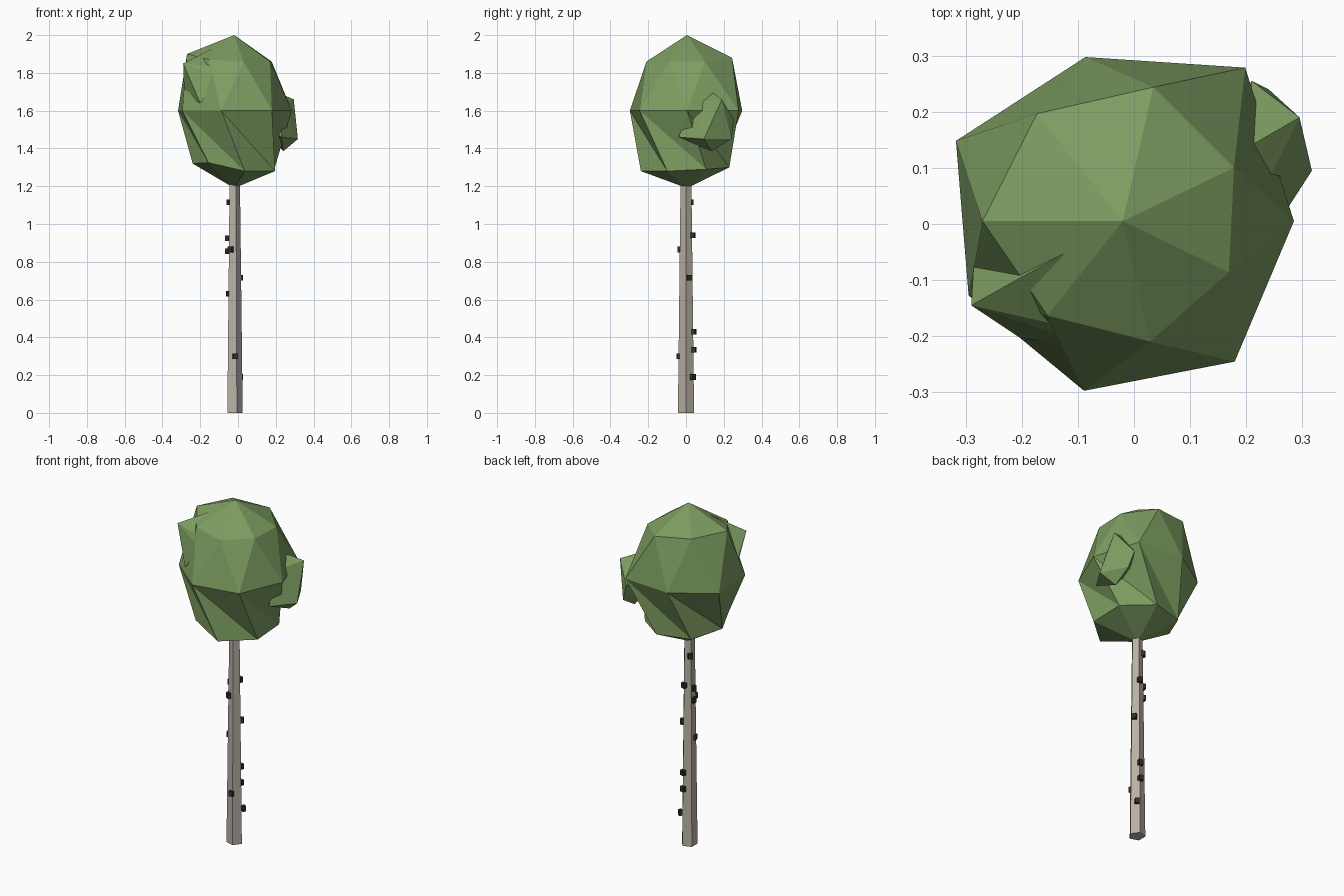
import bpy, bmesh, math
from mathutils import Matrix, Vector

cube = bpy.data.objects.get("Cube")
if cube:
    bpy.data.objects.remove(cube, do_unlink=True)


def material(name, rgb):
    mat = bpy.data.materials.new(name)
    mat.use_nodes = True
    color = (*rgb, 1)
    mat.diffuse_color = color
    mat.node_tree.nodes["Principled BSDF"].inputs["Base Color"].default_value = color
    return mat


def finish(bm, name, mat):
    bmesh.ops.recalc_face_normals(bm, faces=bm.faces)
    mesh = bpy.data.meshes.new(name)
    bm.to_mesh(mesh)
    bm.free()
    mesh.materials.append(mat)
    obj = bpy.data.objects.new(name, mesh)
    bpy.context.collection.objects.link(obj)
    return obj


leaf_green = material("leaf green", (0.205, 0.337, 0.119))
pale_bark = material("pale bark", (0.485, 0.44, 0.376))
dark_bark = material("dark bark", (0.03, 0.028, 0.025))

AXIS = Vector((-0.02, 0, 0))
SIDES = 7

# Trunk: tapered five-sided post with a corner towards +x
height = 1.25
bm = bmesh.new()
bmesh.ops.create_cone(
    bm, cap_ends=True, segments=5, radius1=0.045, radius2=0.03, depth=height,
    matrix=Matrix.Translation(AXIS + Vector((0, 0, height / 2)))
    @ Matrix.Rotation(math.radians(-90), 4, "Z"))
finish(bm, "trunk", pale_bark)

# Bark knots: small blocks half sunk in the trunk, turned to face outwards
knots = [(-0.045, 0.025, 1.115), (-0.057, 0.01, 0.925), (-0.04, -0.03, 0.865),
         (-0.057, 0.01, 0.855), (0.013, 0.018, 0.715), (-0.05, -0.01, 0.63),
         (-0.015, -0.04, 0.3), (-0.012, 0.037, 0.94), (-0.01, 0.042, 0.43),
         (-0.01, 0.043, 0.335), (0.01, 0.038, 0.19)]
bm = bmesh.new()
for knot in knots:
    spot = Vector(knot)
    out = spot - AXIS
    turn = Matrix.Rotation(math.atan2(out.y, out.x), 4, "Z")
    size = Matrix.Diagonal((0.02, 0.025, 0.03, 1))
    bmesh.ops.create_cube(bm, size=1, matrix=Matrix.Translation(spot) @ turn @ size)
finish(bm, "bark_knots", dark_bark)

# Crown: three uneven staggered rings between two poles
bm = bmesh.new()


def ring(offset, radii, heights):
    verts = []
    for k, (r, z) in enumerate(zip(radii, heights)):
        a = math.tau * (k + offset) / SIDES
        verts.append(bm.verts.new((AXIS.x + r * math.cos(a), 0.005 + r * math.sin(a), z)))
    return verts


top = ring(0.5, (0.22, 0.245, 0.245, 0.25, 0.215, 0.22, 0.21),
           (1.86, 1.88, 1.9, 1.9, 1.87, 1.86, 1.86))
middle = ring(0, (0.305, 0.35, 0.3, 0.33, 0.305, 0.31, 0.32), [1.6] * SIDES)
bottom = ring(0.5, (0.235, 0.23, 0.22, 0.22, 0.22, 0.25, 0.24),
              (1.29, 1.3, 1.3, 1.32, 1.325, 1.28, 1.28))
peak = bm.verts.new((AXIS.x, 0.005, 2))
base = bm.verts.new((AXIS.x, 0.005, 1.19))
for k in range(SIDES):
    n = (k + 1) % SIDES
    for tri in ((peak, top[k], top[n]), (top[k], middle[k], middle[n]),
                (top[k], middle[n], top[n]), (middle[k], bottom[k], bottom[n]),
                (middle[k], bottom[n], middle[n]), (base, bottom[n], bottom[k])):
        bm.faces.new(tri)
finish(bm, "crown", leaf_green)


# Leaf clumps: angular lumps growing out of the crown
def clump(name, points):
    bm = bmesh.new()
    for p in points:
        bm.verts.new(p)
    hull = bmesh.ops.convex_hull(bm, input=bm.verts)
    loose = [v for v in bm.verts if not v.link_faces]
    bmesh.ops.delete(bm, geom=loose, context="VERTS")
    finish(bm, name, leaf_green)


clump("left_clump", [(0.295, 0.19, 1.66), (0.317, 0.095, 1.45), (0.24, 0.135, 1.385),
                     (0.24, 0.24, 1.45), (0.2, 0.135, 1.7), (0.22, 0.04, 1.64),
                     (0.23, -0.04, 1.46), (0.21, 0.255, 1.55), (0.1, 0.1, 1.55)])
clump("right_clump", [(-0.29, -0.145, 1.85), (-0.12, -0.05, 1.935), (-0.09, -0.19, 1.83),
                      (-0.1, -0.21, 1.78), (-0.2, -0.205, 1.64), (-0.285, -0.06, 1.68),
                      (-0.1, -0.08, 1.75)])
